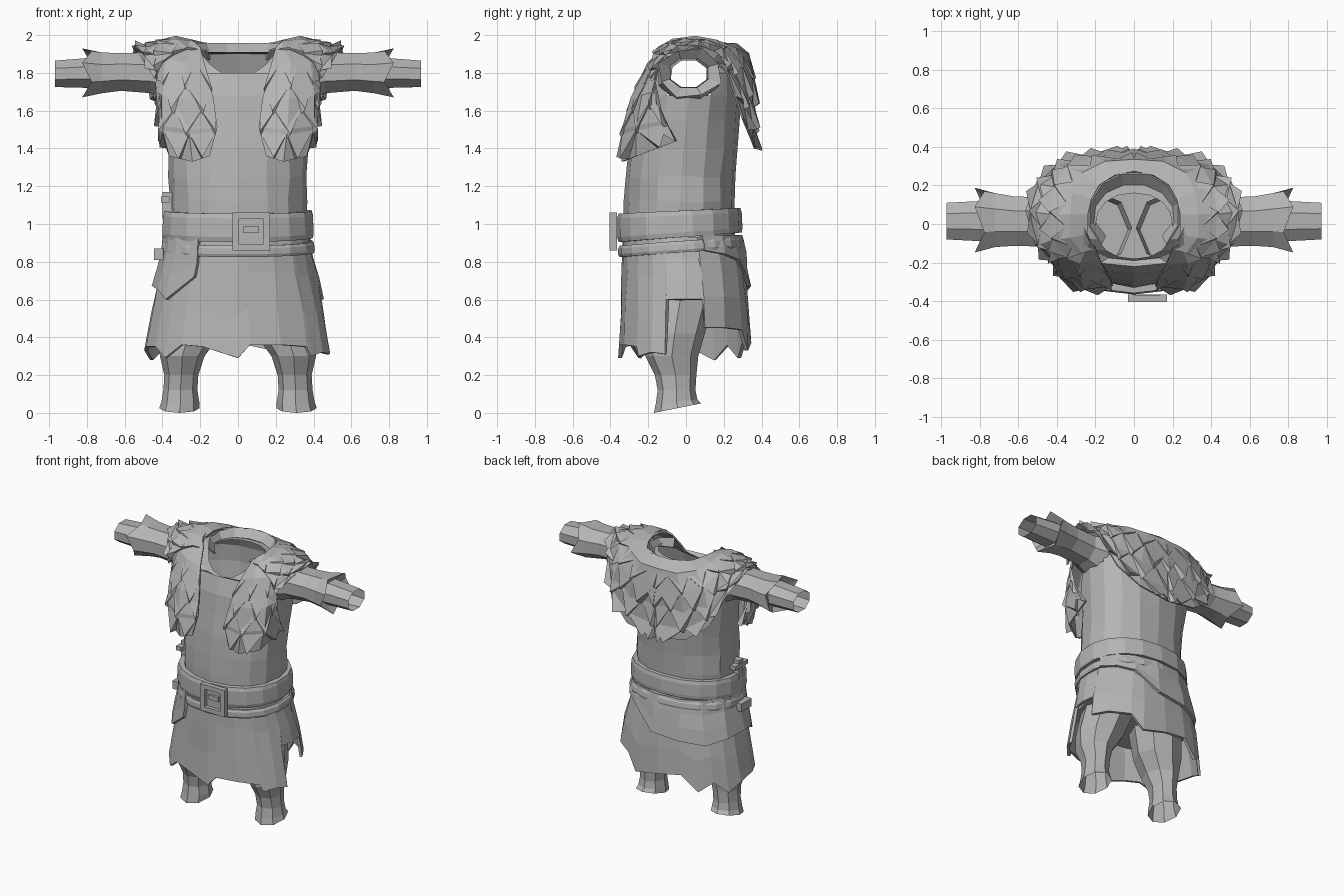
import bpy, bmesh, random
from math import sin, cos, pi, radians, copysign
from mathutils import Vector

random.seed(4)
if "Cube" in bpy.data.objects:
    bpy.data.objects.remove(bpy.data.objects["Cube"])

GREY = (0.46, 0.46, 0.46, 1)
grey = bpy.data.materials.new("plain grey")
grey.use_nodes = True
grey.diffuse_color = GREY
grey.node_tree.nodes["Principled BSDF"].inputs["Base Color"].default_value = GREY


def finish(name, bm, thick=0, mirror=False):
    bmesh.ops.recalc_face_normals(bm, faces=bm.faces)
    mesh = bpy.data.meshes.new(name)
    bm.to_mesh(mesh)
    bm.free()
    mesh.materials.append(grey)
    ob = bpy.data.objects.new(name, mesh)
    bpy.context.collection.objects.link(ob)
    if thick:
        mod = ob.modifiers.new("thickness", "SOLIDIFY")
        mod.thickness, mod.offset = thick, 0
    if mirror:
        ob.modifiers.new("mirror", "MIRROR").use_clip = True
    return ob


def grid(rows, wrap=False):
    """Skin a list of point rows."""
    bm = bmesh.new()
    vs = [[bm.verts.new(p) for p in row] for row in rows]
    n = len(rows[0])
    for a, b in zip(vs, vs[1:]):
        for i in range(n if wrap else n - 1):
            k = (i + 1) % n
            bm.faces.new((a[i], a[k], b[k], b[i]))
    return bm


def box(name, centre, size):
    bm = bmesh.new()
    bmesh.ops.create_cube(bm, size=1)
    for v in bm.verts:
        v.co = Vector(centre) + Vector(v.co[i] * size[i] for i in range(3))
    return finish(name, bm)


def lookup(table, x):
    """Piecewise linear interpolation of rows keyed by their first value."""
    for lo, hi in zip(table, table[1:]):
        if x <= hi[0]:
            t = max(0, (x - lo[0]) / (hi[0] - lo[0]))
            return [p + (q - p) * t for p, q in zip(lo[1:], hi[1:])]
    return table[-1][1:]


# Body outline: height, half width, front y, back y
BODY = [(.28, .5, -.35, .34), (.6, .445, -.335, .325), (.85, .38, -.325, .285),
        (1, .36, -.325, .255), (1.2, .368, -.325, .255), (1.4, .37, -.305, .275),
        (1.68, .41, -.26, .29), (1.8, .41, -.22, .28), (1.9, .32, -.19, .24),
        (1.91, .2, -.18, .16)]


def body(deg, z, off=0):
    """Point on the body outline; 0 degrees is the front, 90 is +x."""
    w, f, b = lookup(BODY, z)
    s, c = sin(radians(deg)), cos(radians(deg))
    s, c = (copysign(abs(k) ** .9, k) for k in (s, c))
    return Vector(((w + off) * s, (f + b) / 2 - ((b - f) / 2 + off) * c, z))


# Torso with a dipped neckline and open armholes
rows = []
for z in (.6, .8, 1, 1.12, 1.25, 1.4, 1.54, 1.68, 1.8, 1.9, 1.91):
    row = []
    for i in range(16):
        p = body(i * 22.5, z, -.012 if z < 1 else 0)
        if z >= 1.9:
            p.z -= .13 * max(0, cos(i * pi / 8)) ** 2
        elif z < 1.6:
            p += Vector(random.uniform(-.007, .007) for _ in range(3))
        row.append(p)
    rows.append(row)
bm = grid(rows, True)
holes = []
for f in bm.faces:
    c = f.calc_center_median()
    if abs(c.x) > .3 and 1.69 < c.z < 1.89 and abs(c.y - .03) < .1:
        holes.append(f)
bmesh.ops.delete(bm, geom=holes, context="FACES")
bm.verts.ensure_lookup_table()
bm.faces.new(bm.verts[:16])
finish("torso", bm)


def hanging(name, hem, top, off, thick):
    """Cloth hanging from the waist down to a ragged hem of (angle, height)."""
    rows = [[body(d, top + (z - top) * t, off) for d, z in hem] for t in (0, .33, .66, 1)]
    for row in rows[1:3]:
        for p in row:
            p += Vector((random.uniform(-.006, .006), random.uniform(-.006, .006), 0))
    finish(name, grid(rows, hem[0][0] == 0), thick)


# Skirt, slit on one side, and the shorter overskirt round the back
hanging("skirt", [(0, .29), (6, .36), (25, .36), (45, .35), (48, .3), (62, .32), (75, .31),
                  (76, .6), (90, .6), (104, .6), (105, .45), (125, .45), (148, .44),
                  (160, .33), (180, .37), (200, .4), (215, .29), (230, .36), (245, .28),
                  (262, .33), (283, .35), (300, .35), (312, .29), (325, .36), (340, .35)],
        .93, 0, .02)
hanging("overskirt", [(108, .86), (130, .84), (150, .81), (175, .67), (200, .65), (225, .63),
                      (250, .66), (275, .67), (295, .65), (308, .6), (331, .72)],
        .94, .022, .02)


# Belts follow the waist, dip toward the front and have bevelled edges
def belt(name, low, high, off, bevel):
    rows = []
    for (base, dip), lift, out in ((low, 0, -.01), (low, 0, off - .008), (low, bevel, off),
                                   (high, -bevel, off), (high, 0, off - .008), (high, 0, -.01)):
        rows.append([body(a, base + lift - dip * cos(radians(a)), out)
                     for a in range(0, 360, 20)])
    finish(name, grid(rows, True))


belt("belt", (.93, .025), (1.07, .015), .04, .025)
belt("lower_strap", (.85, .025), (.91, .025), .034, .015)

# Buckle
for side in (-1, 1):
    box("buckle_side", (.07 + side * .083, -.385, .96), (.034, .04, .2))
    box("buckle_bar", (.07, -.385, .96 + side * .083), (.15, .036, .034))
box("buckle_plate", (.07, -.37, .96), (.14, .01, .14))
box("buckle_prong", (.07, -.38, .97), (.08, .025, .035))

# Small tool tucked into the belt
box("tool_handle", (-.375, -.08, 1.1), (.05, .05, .14))
box("tool_guard", (-.385, -.08, 1.13), (.045, .15, .03))
box("tool_loop", (-.42, -.08, .84), (.05, .12, .06))

# Legs
rows = []
for z, cx, cy, rx, ry, tilt in [
        (.66, .2, -.02, .19, .19, 0), (.42, .26, -.06, .17, .16, 0), (.3, .295, -.075, .118, .14, 0),
        (.2, .3, -.055, .09, .11, 0), (.12, .305, -.05, .09, .1, 0), (.06, .305, -.05, .1, .11, .1),
        (.025, .31, -.045, .107, .125, .2)]:
    rows.append([(cx + rx * cos(a), cy + ry * sin(a), z + tilt * ry * sin(a))
                 for a in (k * pi / 4 for k in range(8))])
finish("legs", grid(rows, True), mirror=True)


# Arms: ragged sleeve, turned in at its end, over a narrow open cuff
def tube(name, rings):
    rows = []
    for x, cy, cz, ry, rz, rag in rings:
        row = []
        for k in range(8):
            a = (k + .5) * pi / 4
            r = 1.08 + rag * (k % 2) * 2.6
            row.append((x + rag * (k % 2), cy + r * ry * cos(a), cz + r * rz * sin(a)))
        rows.append(row)
    finish(name, grid(rows, True), 0, True)


tube("sleeves", [(.365, .015, 1.79, .16, .14, 0), (.46, .01, 1.8, .128, .108, 0),
                 (.62, .015, 1.805, .128, .1, 0), (.72, .02, 1.8, .14, .108, 0),
                 (.775, .02, 1.8, .15, .116, .05), (.76, .015, 1.8, .104, .079, 0)])
tube("cuffs", [(.5, .015, 1.8, .105, .083, 0), (.78, .015, 1.8, .105, .08, 0),
               (.97, .015, 1.795, .095, .07, 0)])


# Fur: a control sheet of columns, covered in big faceted tufts
def fur(name, cols, start):
    cols = [[Vector(p) for p in col] for col in cols]
    nu, nv = len(cols) - 1, len(cols[0]) - 1

    def at(u, v):
        u = min(max(u, 0), nu)
        i, j = min(int(u), nu - 1), min(int(v), nv - 1)
        a = cols[i][j].lerp(cols[i][j + 1], v - j)
        b = cols[i + 1][j].lerp(cols[i + 1][j + 1], v - j)
        return a.lerp(b, u - i)

    def normal(u, v):
        u, v = min(max(u, .1), nu - .1), min(v, nv - .1)
        n = (at(u + .1, v) - at(u - .1, v)).cross(at(u, v + .1) - at(u, v - .1)).normalized()
        return n if n.dot(at(u, v) - Vector((0, 0, 1.6))) > 0 else -n

    finish(name + "_base", grid([[c[j] for c in cols] for j in range(nv + 1)]), .012, True)
    bm = bmesh.new()
    for r in range(4):
        v = start + r * .75
        for k in range(nu + 1):
            u = min(k + .5 * (r % 2), nu)
            n = normal(u, v)
            lift = random.uniform(.6, 1) * (.01 + .014 * v)
            pts = [at(u - .5, v) + n * .006, at(u + .5, v) + n * .006,
                   at(u, min(v + .95, nv)) - n * .005,
                   at(u + random.uniform(-.15, .15), min(v + .8, nv + .1)) + n * lift]
            for p in pts:
                p.x = max(p.x, 0)
            a, b, c, tip = [bm.verts.new(p) for p in pts]
            for tri in ((a, b, tip), (b, c, tip), (c, a, tip)):
                bm.faces.new(tri)
    finish(name + "_tufts", bm, mirror=True)


fur("fur_lapels", [
    [(.2, -.12, 1.93), (.17, -.2, 1.82), (.13, -.27, 1.66), (.11, -.315, 1.51), (.15, -.325, 1.36)],
    [(.23, -.09, 1.96), (.28, -.2, 1.85), (.27, -.29, 1.66), (.26, -.335, 1.5), (.24, -.335, 1.33)],
    [(.25, -.04, 1.97), (.38, -.16, 1.88), (.4, -.23, 1.68), (.4, -.26, 1.52), (.36, -.26, 1.36)],
    [(.26, 0, 1.97), (.43, -.14, 1.89), (.43, -.17, 1.7), (.42, -.11, 1.55), (.39, -.05, 1.44)]],
    .9)
fur("fur_mantle", [
    [(.21, -.13, 1.92), (.27, -.15, 1.93), (.34, -.17, 1.9), (.41, -.18, 1.85), (.44, -.19, 1.77)],
    [(.24, -.05, 1.96), (.33, -.07, 1.975), (.42, -.08, 1.95), (.48, -.1, 1.91), (.51, -.1, 1.88)],
    [(.24, .05, 1.97), (.33, .05, 1.99), (.43, .05, 1.965), (.51, .06, 1.945), (.56, .07, 1.94)],
    [(.22, .13, 1.965), (.32, .16, 1.97), (.41, .19, 1.93), (.48, .2, 1.87), (.5, .22, 1.8)],
    [(.18, .2, 1.955), (.27, .26, 1.93), (.35, .29, 1.84), (.39, .3, 1.7), (.4, .3, 1.56)],
    [(.1, .25, 1.95), (.15, .32, 1.9), (.2, .345, 1.78), (.23, .345, 1.6), (.24, .35, 1.44)],
    [(0, .27, 1.95), (0, .33, 1.9), (0, .355, 1.78), (0, .355, 1.6), (0, .365, 1.4)]],
    1.25)

# Inner collar joining the neck opening to the mantle
rows = []
for rx, ry, dz in ((.24, .22, 0), (.21, .16, -.05)):
    rows.append([(rx * sin(a), .05 - ry * cos(a), 1.955 + dz - .05 * max(0, cos(a)))
                 for a in (radians(d) for d in range(45, 316, 30))])
finish("neck_collar", grid(rows), .01)
